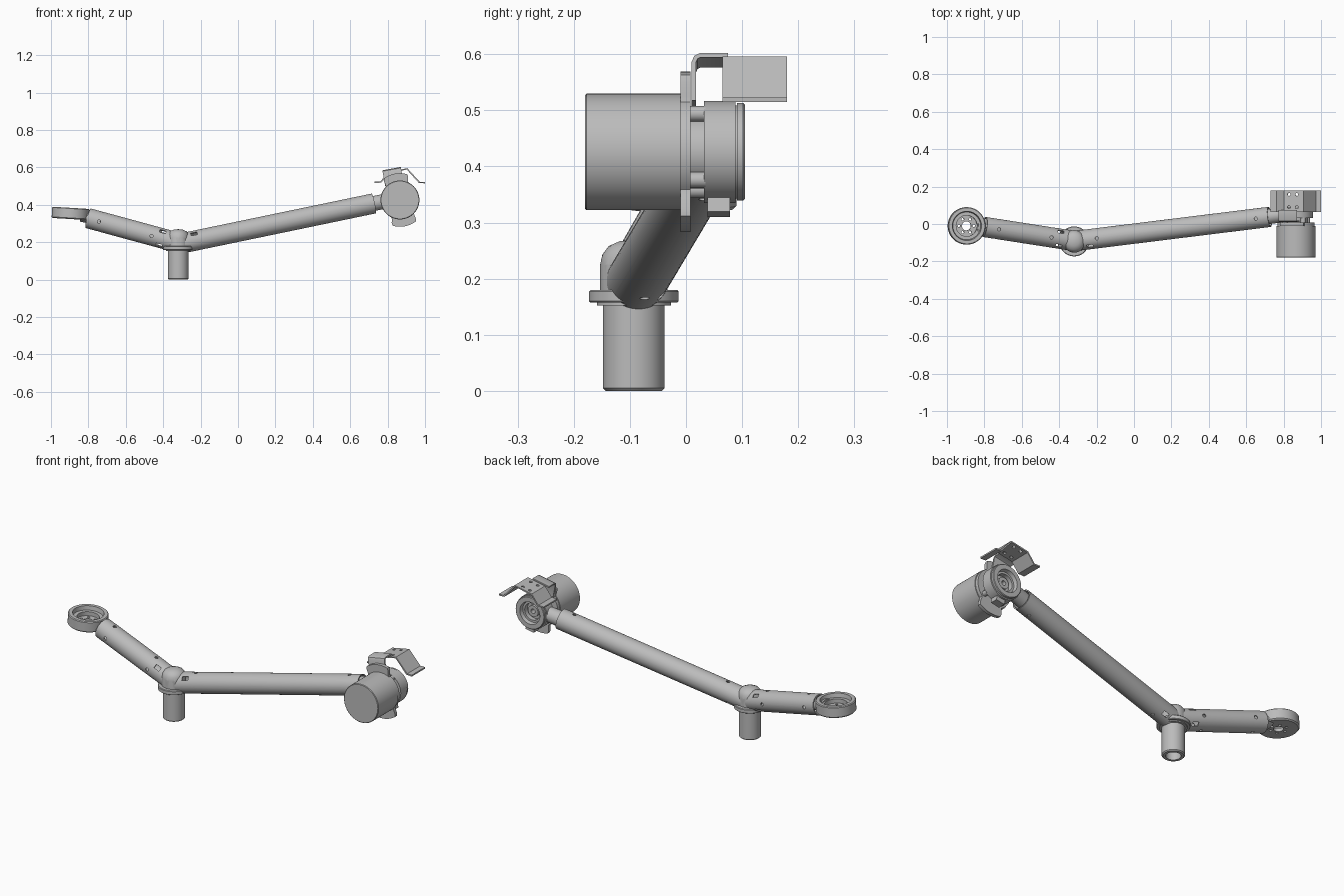
import bpy, bmesh, math
from mathutils import Vector, Matrix

if "Cube" in bpy.data.objects:
    bpy.data.objects.remove(bpy.data.objects["Cube"])

metal = bpy.data.materials.new("grey metal")
metal.use_nodes = True
GREY = (0.5, 0.5, 0.5, 1)
metal.diffuse_color = GREY
metal.node_tree.nodes["Principled BSDF"].inputs["Base Color"].default_value = GREY


def finish(name, bm, matrix=None):
    if matrix:
        bm.transform(matrix)
    bmesh.ops.recalc_face_normals(bm, faces=bm.faces)
    mesh = bpy.data.meshes.new(name)
    bm.to_mesh(mesh)
    bm.free()
    mesh.materials.append(metal)
    mesh.shade_smooth()
    mesh.set_sharp_from_angle(angle=math.radians(35))
    ob = bpy.data.objects.new(name, mesh)
    bpy.context.collection.objects.link(ob)
    return ob


def frame(origin, axis, up=(0, 0, 1)):
    """Matrix with local z along axis and local y close to up."""
    z = Vector(axis).normalized()
    x = Vector(up).cross(z).normalized()
    m = Matrix((x, z.cross(x), z)).transposed().to_4x4()
    m.translation = origin
    return m


def lathe(name, profile, matrix, closed=False, steps=64):
    bm = bmesh.new()
    vs = [bm.verts.new((r, 0, z)) for r, z in profile]
    es = [bm.edges.new(p) for p in zip(vs, vs[1:])]
    if closed:
        es.append(bm.edges.new((vs[-1], vs[0])))
    bmesh.ops.spin(bm, geom=vs + es, cent=(0, 0, 0), axis=(0, 0, 1),
                   angle=math.tau, steps=steps)
    bmesh.ops.remove_doubles(bm, verts=bm.verts, dist=1e-5)
    return finish(name, bm, matrix)


def rod(name, a, b, r, steps=32):
    a, b = Vector(a), Vector(b)
    h = (b - a).length
    up = (0, 0, 1) if abs((b - a).normalized().z) < 0.9 else (0, 1, 0)
    return lathe(name, [(0, 0), (r, 0), (r, h), (0, h)], frame(a, b - a, up), steps=steps)


def box(name, size, matrix):
    bm = bmesh.new()
    bmesh.ops.create_cube(bm, size=1, matrix=Matrix.Diagonal((*size, 1)))
    return finish(name, bm, matrix)


def prism(name, outline, depth, matrix):
    """Outline in local xy, extruded along local z."""
    bm = bmesh.new()
    face = bm.faces.new([bm.verts.new((x, y, 0)) for x, y in outline])
    top = bmesh.ops.extrude_face_region(bm, geom=[face])["geom"]
    bmesh.ops.translate(bm, vec=(0, 0, depth),
                        verts=[g for g in top if isinstance(g, bmesh.types.BMVert)])
    return finish(name, bm, matrix)


def strip(name, path, width, matrix, thick=0.008):
    """Sheet-metal strip: a path offset by its thickness and extruded."""
    pts = [Vector(p) for p in path]
    inner = []
    for i, p in enumerate(pts):
        d = (pts[min(i + 1, len(pts) - 1)] - pts[max(i - 1, 0)]).normalized()
        inner.append(p + Vector((d.y, -d.x)) * thick)
    return prism(name, pts + inner[::-1], width, matrix)


def cut(ob, cutters):
    for c in cutters:
        mod = ob.modifiers.new("cut", "BOOLEAN")
        mod.operation, mod.solver, mod.object = "DIFFERENCE", "EXACT", c
    bpy.context.view_layer.update()
    old = ob.data
    new = bpy.data.meshes.new_from_object(
        ob.evaluated_get(bpy.context.evaluated_depsgraph_get()))
    ob.modifiers.clear()
    ob.data = new
    new.shade_smooth()
    new.set_sharp_from_angle(angle=math.radians(35))
    bpy.data.meshes.remove(old)
    for c in cutters:
        bpy.data.objects.remove(c)


# Base post, collar and flange
HUB = Vector((-0.32, -0.093, 0))
post = frame(HUB, (0, 0, 1), (0, 1, 0))
lathe("base_post", [(0.036, 0), (0.05, 0), (0.055, 0.005), (0.055, 0.152), (0.066, 0.152),
                    (0.066, 0.158), (0.036, 0.158)], post, closed=True)
lathe("base_flange", [(0, 0.15), (0.04, 0.15), (0.04, 0.158), (0.078, 0.158), (0.08, 0.16),
                      (0.08, 0.177), (0.077, 0.18), (0, 0.18)], post)

# Elbow hub with a domed top and a row of bolt holes
hub = lathe("elbow_hub", [(0, 0.17), (0.06, 0.17), (0.06, 0.225), (0.056, 0.243),
                          (0.045, 0.258), (0.025, 0.267), (0, 0.27)], post)
cut(hub, [rod("cutter", HUB + Vector((dx, -0.1, 0.218)), HUB + Vector((dx, 0.1, 0.218)),
              0.008, 16) for dx in (-0.037, 0, 0.037)])


# Hollow arm tubes with cross-drilled holes and diagonal slots
def arm(name, a, b, r, slot_at, holes):
    a, b = Vector(a), Vector(b)
    h = (b - a).length
    m = frame(a, b - a)
    tube = lathe(name, [(r - 0.006, 0), (r, 0), (r, h), (r - 0.006, h)], m, closed=True)
    tools = []
    for d in holes:
        for v in ((0.09, 0, 0), (0, 0.09, 0)):
            v = Vector(v)
            mid = Vector((0, 0, d))
            tools.append(rod("cutter", m @ (mid - v), m @ (mid + v), 0.009, 16))
    for sign in (-1, 1):
        tools.append(box("cutter", (0.2, 0.02, 0.034), m @ Matrix.Translation((0, 0, slot_at))
                         @ Matrix.Rotation(sign * math.pi / 4, 4, "Z")))
    cut(tube, tools)


LONG_END = Vector((0.725, 0.038, 0.407))
SHORT_END = Vector((-0.80, -0.016, 0.328))
arm("long_arm", (-0.31, -0.09, 0.192), LONG_END, 0.054, 0.08, (0.125, 1.0))
arm("short_arm", (-0.33, -0.089, 0.2), SHORT_END, 0.054, 0.08, (0.13, 0.425))

# Bearing ring at the short arm's end
RING = Vector((-0.895, -0.01, 0.354))
ring_m = frame(RING, (0.06, 0, 1), (0, 1, 0))
ring = lathe("bearing_ring", [(0.024, -0.03), (0.094, -0.03), (0.1, -0.024), (0.1, 0.026),
             (0.096, 0.03), (0.078, 0.03), (0.074, 0.008), (0.056, 0.008), (0.056, -0.014),
             (0.024, -0.014)], ring_m, closed=True)
bolts = []
for i in range(6):
    p = Vector((0.04 * math.cos(i * math.tau / 6), 0.04 * math.sin(i * math.tau / 6), 0))
    bolts.append(rod("cutter", ring_m @ (p - Vector((0, 0, 0.06))),
                     ring_m @ (p + Vector((0, 0, 0.06))), 0.007, 12))
cut(ring, bolts)
neck_m = frame(SHORT_END + Vector((0.03, -0.004, -0.004)), (-1, 0.1, 0.2))
lathe("ring_neck", [(0, 0), (0.047, 0), (0.047, 0.07), (0, 0.07)],
      neck_m @ Matrix.Diagonal((1, 0.6, 1, 1)))

# Drive at the long arm's end: local z runs to the back, local y tilts with the arm
DRIVE = Vector((0.866, 0, 0.426))
TILT = (-0.18, 0, 0.98)
drive = frame(DRIVE, (0, 1, 0), TILT)
lathe("motor", [(0, -0.18), (0.101, -0.18), (0.104, -0.177), (0.104, -0.01), (0, -0.01)], drive)
outline = []
for i in range(96):
    a = i * math.tau / 96
    t = min(max((abs(math.sin(a)) - 0.8) / 0.1, 0), 1)
    r = 0.1 + 0.043 * t * t * (3 - 2 * t)
    outline.append((r * math.cos(a), r * math.sin(a)))
plate = prism("motor_plate", outline, 0.018, drive @ Matrix.Translation((0, 0, -0.01)))
cut(plate, [rod("cutter", drive @ Vector((sx * 0.045, sy * 0.119, -0.05)),
                drive @ Vector((sx * 0.045, sy * 0.119, 0.05)), 0.008, 16)
            for sx in (-1, 1) for sy in (-1, 1)])
lathe("gear_core", [(0.03, 0.006), (0.065, 0.006), (0.065, 0.034), (0.03, 0.034)],
      drive, closed=True)
for sx in (-1, 1):
    for sy in (-1, 1):
        rod("standoff", drive @ Vector((sx * 0.05, sy * 0.06, 0.005)),
            drive @ Vector((sx * 0.05, sy * 0.06, 0.035)), 0.014, 20)
lathe("gear_housing", [(0.022, 0.032), (0.091, 0.032), (0.091, 0.088), (0.083, 0.088),
      (0.083, 0.091), (0.087, 0.091), (0.087, 0.102), (0.084, 0.105), (0.06, 0.105),
      (0.056, 0.085), (0.045, 0.085), (0.045, 0.06), (0.022, 0.06)], drive, closed=True)
lathe("output_hub", [(0.012, 0.05), (0.03, 0.05), (0.03, 0.078), (0.012, 0.078)],
      drive, closed=True)
box("housing_lug", (0.05, 0.03, 0.04), drive @ Matrix.Translation((0, -0.098, 0.058)))
rod("arm_plug", LONG_END - Vector((0.05, 0.006, 0.01)), (0.81, 0.053, 0.424), 0.04)

# Folded sheet bracket above the drive, with its mounting tab
back = frame((0, 0.18, 0), (0, -1, 0))
hood = strip("bracket_hood", [(0.73, 0.525), (0.762, 0.525), (0.802, 0.576), (0.905, 0.596),
                              (0.972, 0.523), (1.0, 0.523)], 0.115, back)
cut(hood, [rod("cutter", (x, y, 0.5), (x - 0.03, y, 0.65), 0.008, 16)
           for x in (0.845, 0.888) for y in (0.09, 0.158)])
tab = frame(DRIVE + Vector((-0.065, 0, 0)), (0.98, 0, 0.18), TILT)
sign = 1 if tab.to_3x3().col[0].y > 0 else -1
path = [(0.01, 0.075), (0.01, 0.145), (0.015, 0.156), (0.025, 0.161), (0.075, 0.161)]
strip("bracket_tab", [(sign * y, z) for y, z in path], 0.1, tab)
